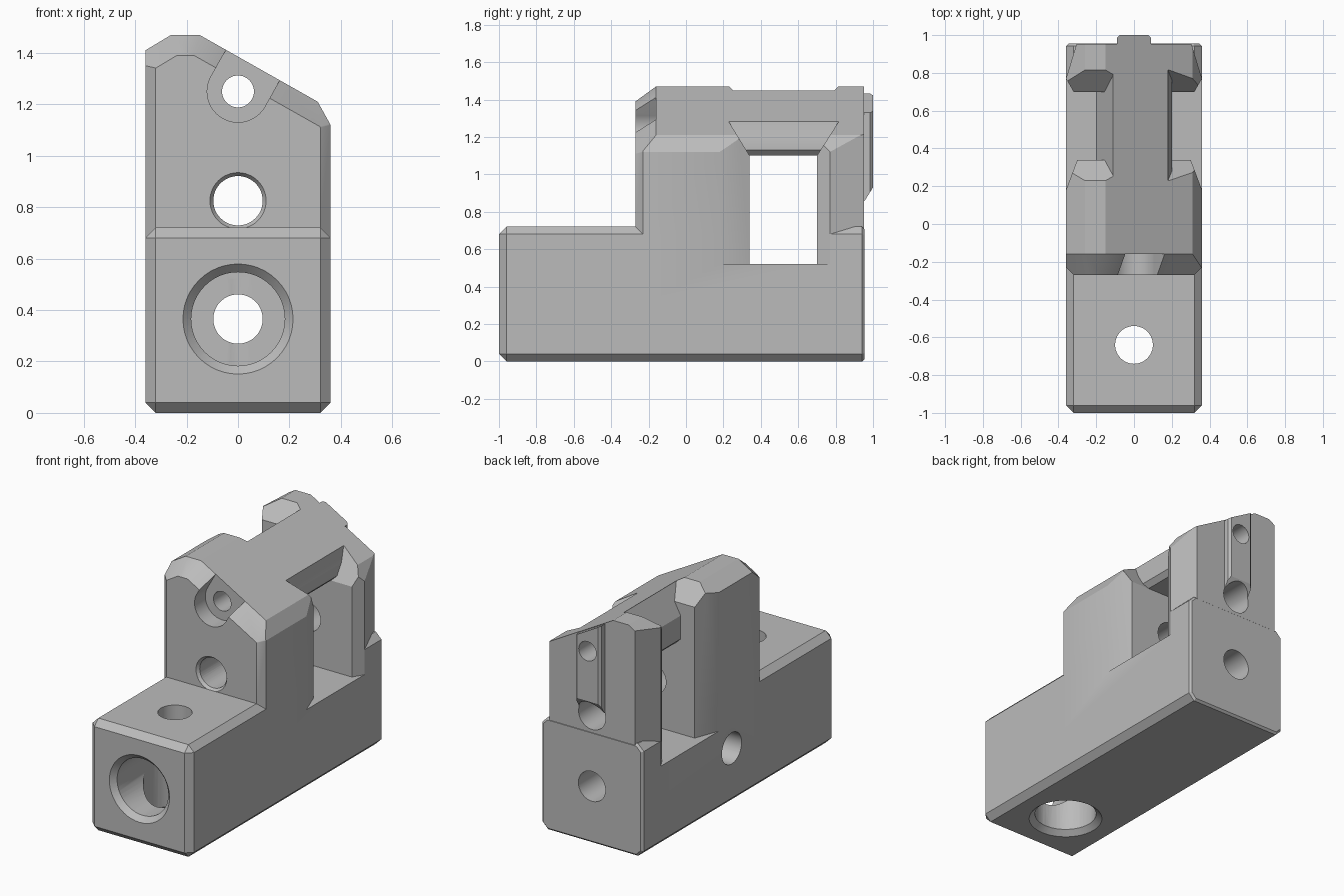
import bpy, bmesh
from mathutils import Vector, Matrix

old = bpy.data.objects.get("Cube")
if old:
    bpy.data.objects.remove(old, do_unlink=True)

grey = bpy.data.materials.new("machined_grey")
grey.use_nodes = True
grey.diffuse_color = (0.5, 0.5, 0.5, 1)
grey.node_tree.nodes["Principled BSDF"].inputs["Base Color"].default_value = (0.5, 0.5, 0.5, 1)


def to_object(bm, name):
    bmesh.ops.recalc_face_normals(bm, faces=bm.faces)
    mesh = bpy.data.meshes.new(name)
    bm.to_mesh(mesh)
    bm.free()
    mesh.materials.append(grey)
    ob = bpy.data.objects.new(name, mesh)
    bpy.context.collection.objects.link(ob)
    return ob


def prism(points, axis, a, b):
    """Extrude a 2D outline along an axis from a to b."""
    place = {"x": lambda u, v, w: (w, u, v),
             "y": lambda u, v, w: (u, w, v),
             "z": lambda u, v, w: (u, v, w)}[axis]
    bm = bmesh.new()
    face = bm.faces.new([bm.verts.new(place(u, v, a)) for u, v in points])
    out = bmesh.ops.extrude_face_region(bm, geom=[face])
    moved = [g for g in out["geom"] if isinstance(g, bmesh.types.BMVert)]
    bmesh.ops.translate(bm, verts=moved, vec=place(0, 0, b - a))
    bmesh.ops.recalc_face_normals(bm, faces=bm.faces)
    return bm


def slice_off(bm, point, normal):
    """Remove everything on the normal side of a plane and cap the cut."""
    bmesh.ops.bisect_plane(bm, geom=bm.verts[:] + bm.edges[:] + bm.faces[:],
                           plane_co=point, plane_no=normal, clear_outer=True)
    bmesh.ops.holes_fill(bm, edges=[e for e in bm.edges if e.is_boundary])
    bmesh.ops.recalc_face_normals(bm, faces=bm.faces)


def combine(target, tool, operation):
    mod = target.modifiers.new("combine", "BOOLEAN")
    mod.operation, mod.object, mod.solver = operation, tool, "EXACT"
    bpy.context.view_layer.objects.active = target
    bpy.ops.object.modifier_apply(modifier=mod.name)
    bpy.data.objects.remove(tool, do_unlink=True)


def bore(start, end, r1, r2=None):
    """Drill a round or conical hole in the body."""
    start, end = Vector(start), Vector(end)
    axis = end - start
    bm = bmesh.new()
    turn = axis.to_track_quat("Z", "Y").to_matrix().to_4x4()
    bmesh.ops.create_cone(bm, cap_ends=True, segments=48, radius1=r1,
                          radius2=r1 if r2 is None else r2, depth=axis.length,
                          matrix=Matrix.Translation((start + end) / 2) @ turn)
    combine(body, to_object(bm, "drill"), "DIFFERENCE")


# Chamfered lower block
W, BACK = 0.36, 0.955
bm = prism([(-W, 0), (W, 0), (W, 0.72), (-W, 0.72)], "y", -1, BACK)
rim = [e for e in bm.edges if all(v.co.y > 0.9 for v in e.verts)]
bmesh.ops.bevel(bm, geom=[e for e in bm.edges if e not in rim],
                offset=0.04, segments=1, affect="EDGES")
rim = [e for e in bm.edges if all(v.co.y > 0.95 for v in e.verts)]
bmesh.ops.bevel(bm, geom=rim, offset=0.013, segments=1, affect="EDGES")
body = to_object(bm, "mount_body")

# Upper block with a sloped roof
roof = [(-W, 1.41), (-0.26, 1.47), (-0.15, 1.47), (0.31, 1.21), (W, 1.12)]
bm = prism([(-W, 0.3)] + roof + [(W, 0.3)], "y", -0.27, BACK - 0.002)
for i, (p, q) in enumerate(zip(roof, roof[1:])):
    up = Vector((p[1] - q[1], 0, q[0] - p[0])).normalized()
    drop, depth = (0.04, 0.04) if i == 3 else (0.08, 0.11)
    slice_off(bm, (p[0], -0.27 + depth, p[1]), up * depth + Vector((0, -drop, 0)))
for s in (-1, 1):
    slice_off(bm, (s * W, -0.23, 0), (s, -1, 0))
    slice_off(bm, (s * W, 0.77, 0), (s * 0.18, 0.055, 0))
combine(body, to_object(bm, "upper_block"), "UNION")

# Raised rib on the back, its top following the roof slope
bm = prism([(0.9, 0.8), (0.95, 0.85), (1, 0.93), (1, 1.5), (0.9, 1.5)], "x", -0.09, 0.09)
slice_off(bm, (-0.15, 0, 1.465), (0.26, 0, 0.46))
for s in (-1, 1):
    slice_off(bm, (s * 0.09, 0.985, 1), (s, 1, 0))
combine(body, to_object(bm, "back_rib"), "UNION")

# Cross window with flared sides, leaving a bridge under the roof
half = [(0.30, 0.34), (0.42, 0.02), (0.42, 0.875), (0.32, 0.70)]
window = to_object(prism(half + [(-x, y) for x, y in reversed(half)], "z", 0.52, 1.6), "window_cutter")
for s, low, high in ((1, 1.10, 1.28), (-1, 1.36, 1.47)):
    flare = [(0.34, low), (0.23, high), (0.23, 1.7), (0.815, 1.7), (0.815, high), (0.70, low)]
    combine(window, to_object(prism(flare, "x", s * 0.05, s * 0.5), "flare"), "UNION")
bridge = [(-0.17, 1.10), (-0.20, 1.13), (-0.20, 1.28), (-0.11, 1.445), (-0.11, 1.8),
          (0.18, 1.8), (0.18, 1.28), (0.20, 1.20), (0.20, 1.13), (0.17, 1.10)]
combine(window, to_object(prism(bridge, "y", -0.1, 1.1), "bridge"), "DIFFERENCE")
combine(body, window, "DIFFERENCE")

# Open-topped seat in the front, square to the roof slope
across, along = Vector((0.87, -0.49)), Vector((0.49, 0.87))
centre = Vector((0, 1.25))
slot = [centre + across * a + along * b for a, b in
        ((-0.12, 0), (0.12, 0), (0.12, 0.4), (-0.12, 0.4))]
combine(body, to_object(prism(slot, "y", -0.4, -0.16), "slot"), "DIFFERENCE")
bore((0, -0.4, 1.25), (0, -0.16, 1.25), 0.12)

# Long holes from front to back
bore((0, -0.5, 1.25), (0, 1.1, 1.25), 0.062)
bore((0, -0.5, 0.825), (0, 1.1, 0.825), 0.096)
bore((0, -0.271, 0.825), (0, -0.25, 0.825), 0.11, 0.095)
bore((0, -0.6, 0.365), (0, 1.1, 0.365), 0.096)

# Large front and bottom bores with chamfered mouths
bore((0, -1.1, 0.365), (0, -0.46, 0.365), 0.182)
bore((0, -1.001, 0.365), (0, -0.965, 0.365), 0.215, 0.18)
bore((0, -0.64, -0.1), (0, -0.64, 0.52), 0.184)
bore((0, -0.64, -0.001), (0, -0.64, 0.035), 0.22, 0.18)
bore((0, -0.64, 0.4), (0, -0.64, 0.8), 0.1)

# Side hole meeting the centre bore
bore((-0.5, 0.05, 0.36), (0, 0.05, 0.36), 0.1)

bpy.ops.object.select_all(action="DESELECT")
body.select_set(True)
bpy.context.view_layer.objects.active = body
bpy.ops.object.shade_smooth_by_angle(angle=0.45)
